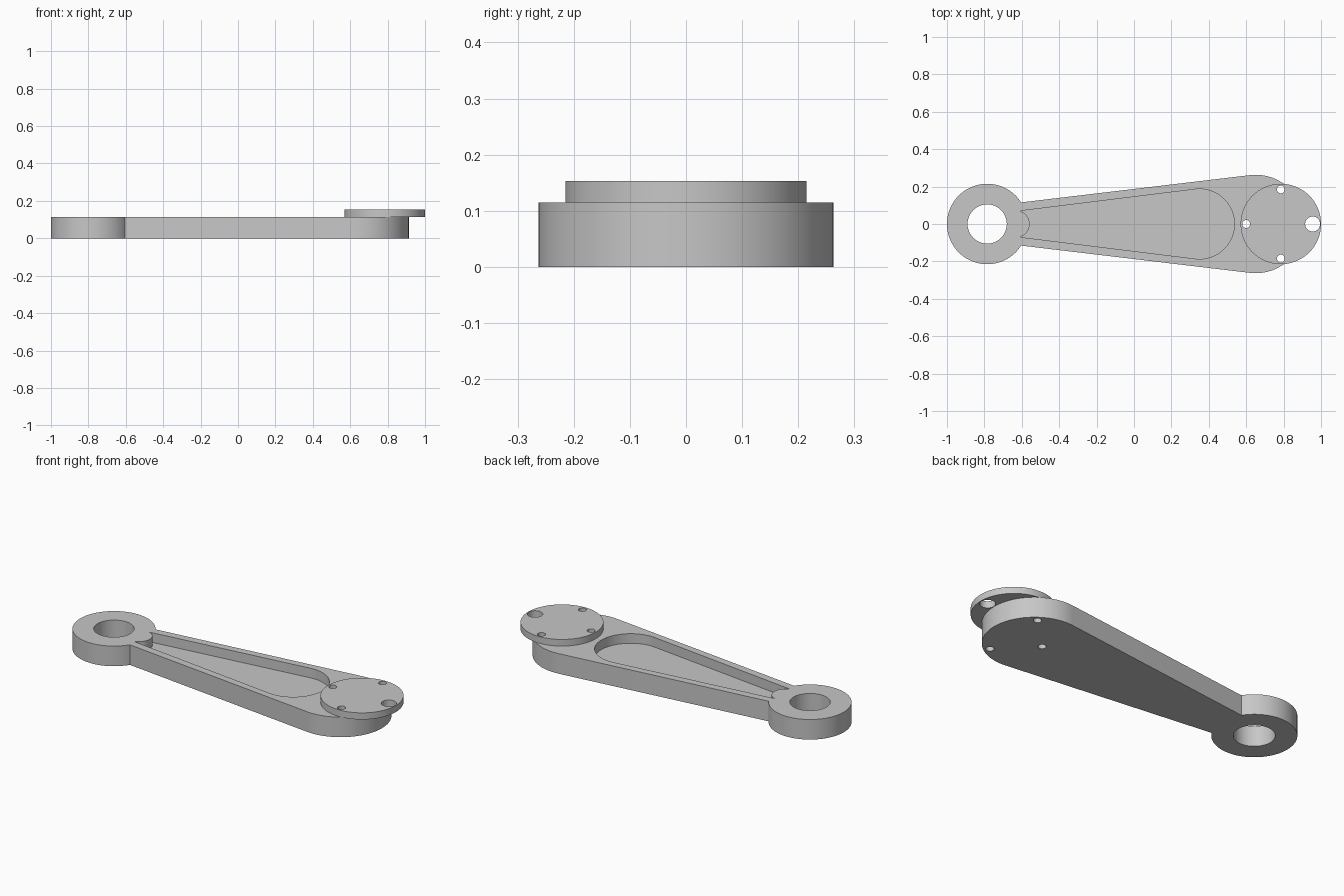
import bpy
import bmesh
from math import sin, cos, pi, radians

cube = bpy.data.objects.get("Cube")
if cube:
    bpy.data.objects.remove(cube, do_unlink=True)

THICK, TOP = 0.115, 0.153
RING_X, DISC_X, RADIUS = -0.785, 0.785, 0.215
TAPER = radians(6.8)

grey = bpy.data.materials.new("plain grey")
grey.use_nodes = True
grey.diffuse_color = (0.57, 0.57, 0.57, 1)
grey.node_tree.nodes["Principled BSDF"].inputs["Base Color"].default_value = grey.diffuse_color


def arc(cx, r, start, end, n=64):
    """Points along an arc centred on the x axis."""
    return [(cx + r * cos(start + (end - start) * i / n),
             r * sin(start + (end - start) * i / n)) for i in range(n + 1)]


def circle(cx, r, cy=0.0, n=96):
    return [(x, y + cy) for x, y in arc(cx, r, 0, 2 * pi, n)[:-1]]


def prism(name, outline, z0, z1):
    """Extrude a flat outline between two heights."""
    bm = bmesh.new()
    base = bm.faces.new([bm.verts.new((x, y, z0)) for x, y in outline])
    top = bmesh.ops.extrude_face_region(bm, geom=[base])["geom"]
    verts = [g for g in top if isinstance(g, bmesh.types.BMVert)]
    bmesh.ops.translate(bm, vec=(0, 0, z1 - z0), verts=verts)
    bmesh.ops.recalc_face_normals(bm, faces=bm.faces)
    mesh = bpy.data.meshes.new(name)
    bm.to_mesh(mesh)
    bm.free()
    mesh.materials.append(grey)
    obj = bpy.data.objects.new(name, mesh)
    bpy.context.collection.objects.link(obj)
    return obj


def combine(target, other, operation):
    """Apply a boolean and discard the helper."""
    bpy.context.view_layer.objects.active = target
    mod = target.modifiers.new(operation.lower(), "BOOLEAN")
    mod.operation, mod.solver, mod.object = operation, "EXACT", other
    bpy.ops.object.modifier_apply(modifier=mod.name)
    bpy.data.objects.remove(other, do_unlink=True)


def drill(target, x, y, r):
    combine(target, prism("drill", circle(x, r, y, 48), -0.1, 0.3), "DIFFERENCE")


# Tapered arm with a rounded wide end, joined to the pivot ring
side = pi / 2 + TAPER
arm_outline = arc(0.65, 0.263, -side, side) + [(-0.7, 0.104), (-0.7, -0.104)]
arm = prism("arm_with_pivot_ring", arm_outline, 0, THICK)
combine(arm, prism("ring", circle(RING_X, RADIUS), 0, THICK), "UNION")
drill(arm, RING_X, 0, 0.105)

# Teardrop pocket, half the arm deep, with a curved notch at the ring
pocket_outline = (arc(0.35, 0.187, -side, side)
                  + arc(-0.63, 0.072, radians(75), radians(-75), 24))
combine(arm, prism("pocket", pocket_outline, 0.06, 0.3), "DIFFERENCE")

# Mounting disc with a larger hole over the free edge
disc = prism("mounting_disc", circle(DISC_X, RADIUS), THICK, TOP)
drill(disc, 0.955, 0, 0.04)

# Three screw holes through the disc and arm
for x, y in ((0.6, 0), (DISC_X, 0.185), (DISC_X, -0.185)):
    for part in (arm, disc):
        drill(part, x, y, 0.021)

# Smooth walls, sharp rims
for part in (arm, disc):
    bpy.ops.object.select_all(action="DESELECT")
    part.select_set(True)
    bpy.context.view_layer.objects.active = part
    bpy.ops.object.shade_smooth_by_angle(angle=radians(30))
